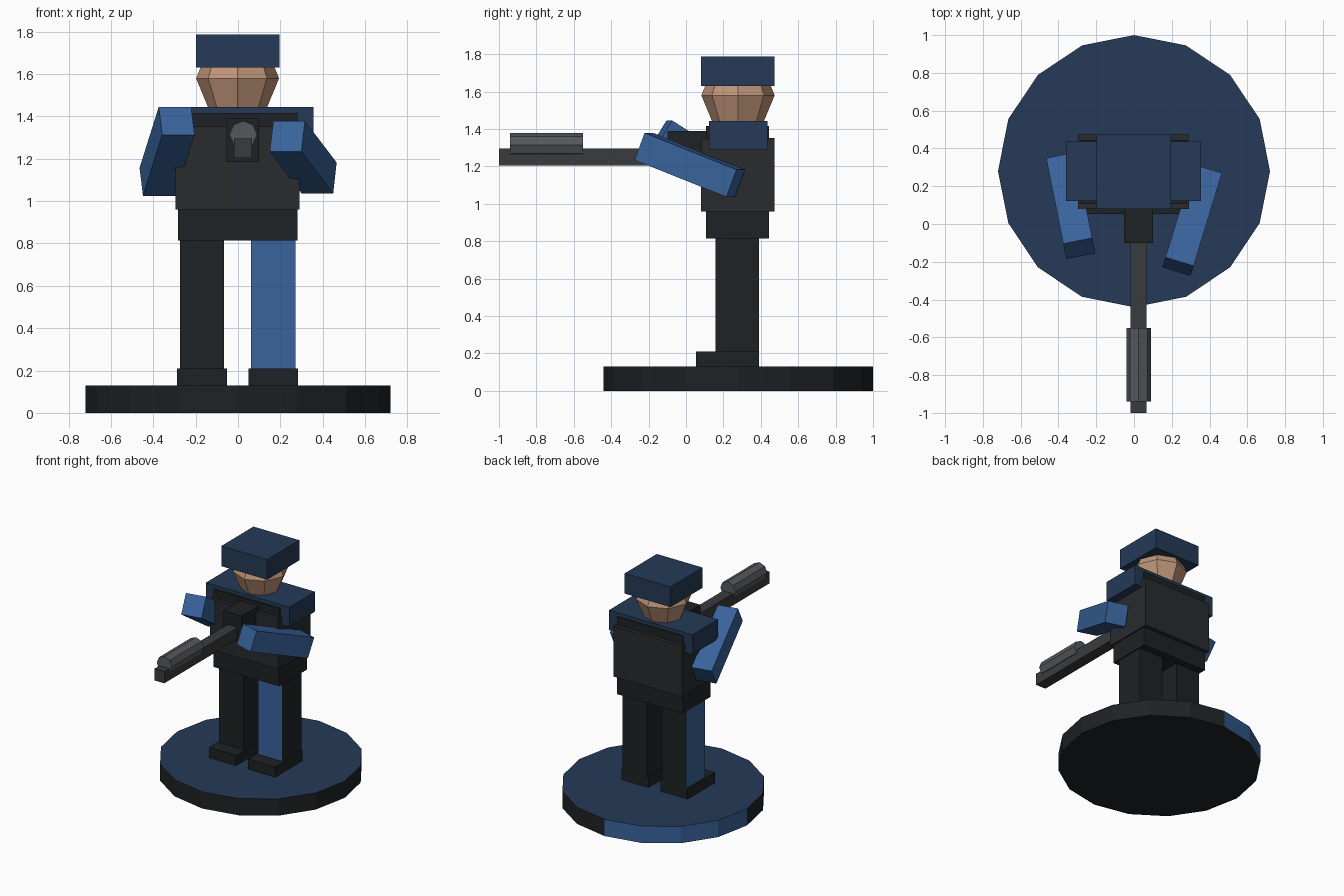
import bpy, bmesh, math
from mathutils import Matrix, Vector

if "Cube" in bpy.data.objects:
    bpy.data.objects.remove(bpy.data.objects["Cube"])


def material(name, r, g, b):
    m = bpy.data.materials.new(name)
    m.diffuse_color = (r, g, b, 1)
    m.use_nodes = True
    m.node_tree.nodes["Principled BSDF"].inputs["Base Color"].default_value = m.diffuse_color
    return m


BLACK = material("black", 0.013, 0.016, 0.018)
CHARCOAL = material("charcoal", 0.021, 0.024, 0.027)
NAVY = material("navy", 0.018, 0.042, 0.095)
BLUE = material("blue", 0.04, 0.125, 0.33)
SKIN = material("skin", 0.52, 0.30, 0.19)
GUNMETAL = material("gunmetal", 0.042, 0.044, 0.047)
STEEL = material("steel", 0.09, 0.098, 0.105)


def finish(name, bm, mats, pick=None):
    """Turn a bmesh into an object; pick(face) chooses its material slot."""
    bm.normal_update()
    if pick:
        for f in bm.faces:
            f.material_index = pick(f)
    mesh = bpy.data.meshes.new(name)
    bm.to_mesh(mesh)
    bm.free()
    for m in mats:
        mesh.materials.append(m)
    ob = bpy.data.objects.new(name, mesh)
    bpy.context.collection.objects.link(ob)
    return ob


def box(name, x, y, z, mats, pick=None):
    """Box given by its (min, max) range on each axis."""
    bm = bmesh.new()
    bmesh.ops.create_cube(bm, size=1)
    for v in bm.verts:
        v.co = [a + (c + 0.5) * (b - a) for c, (a, b) in zip(v.co, (x, y, z))]
    return finish(name, bm, mats, pick)


def cylinder(name, sides, radius, depth, matrix, mats, pick=None):
    bm = bmesh.new()
    bmesh.ops.create_cone(bm, cap_ends=True, segments=sides, radius1=radius,
                          radius2=radius, depth=depth, matrix=matrix)
    return finish(name, bm, mats, pick)


# Round base: navy top, black sides with one blue back quarter
def base_slot(f):
    if f.normal.z > 0.5:
        return 1
    return 2 if f.normal.x < -0.01 and f.normal.y > 0.01 else 0


cylinder("base", 16, 0.72, 0.13, Matrix.Translation((0, 0.28, 0.065)),
         [BLACK, NAVY, BLUE], base_slot)

# Legs and boots, each leg with one blue face
for side, cx, blue in (("left", -0.17, Vector((-1, 0, 0))),
                       ("right", 0.166, Vector((0, -1, 0)))):
    box(side + "_boot", (cx - 0.117, cx + 0.117), (0.053, 0.39), (0.13, 0.21), [BLACK])
    box(side + "_leg", (cx - 0.105, cx + 0.105), (0.158, 0.39), (0.21, 0.82),
        [BLACK, BLUE], lambda f: int(f.normal.dot(blue) > 0.9))

# Body
box("hips", (-0.284, 0.28), (0.106, 0.445), (0.815, 0.96), [BLACK])
box("torso", (-0.296, 0.291), (0.08, 0.474), (0.96, 1.352), [CHARCOAL])
box("collar", (-0.284, 0.28), (0.106, 0.445), (1.352, 1.417), [BLACK])
box("shoulders", (-0.36, 0.356), (0.122, 0.437), (1.29, 1.444), [NAVY])

# Head and cap
bm = bmesh.new()
bmesh.ops.create_uvsphere(bm, u_segments=8, v_segments=4, radius=0.196,
                          matrix=Matrix.Translation((-0.002, 0.278, 1.58)))
finish("head", bm, [SKIN])
box("cap", (-0.199, 0.195), (0.08, 0.474), (1.63, 1.787), [NAVY])

# Arms: boxes tilted up and turned inwards to the rifle
for side, centre, pitch, yaw, length in (
        ("left", (-0.335, 0.097, 1.235), -32, 11.3, 0.545),
        ("right", (0.308, 0.02, 1.208), -21, -17, 0.55)):
    arm = box(side + "_arm", (-0.078, 0.078), (-length / 2, length / 2),
              (-0.078, 0.078), [BLUE])
    arm.location = centre
    arm.rotation_euler = (math.radians(pitch), 0, math.radians(yaw))

# Rifle
box("rifle_body", (-0.054, 0.1), (-0.1, 0.11), (1.185, 1.39), [BLACK])
box("rifle_barrel", (-0.018, 0.067), (-1.0, -0.05), (1.204, 1.295), [GUNMETAL])
cylinder("rifle_scope", 8, 0.065, 0.39,
         Matrix.Translation((0.025, -0.745, 1.314)) @ Matrix.Rotation(math.pi / 2, 4, "X"),
         [STEEL])
